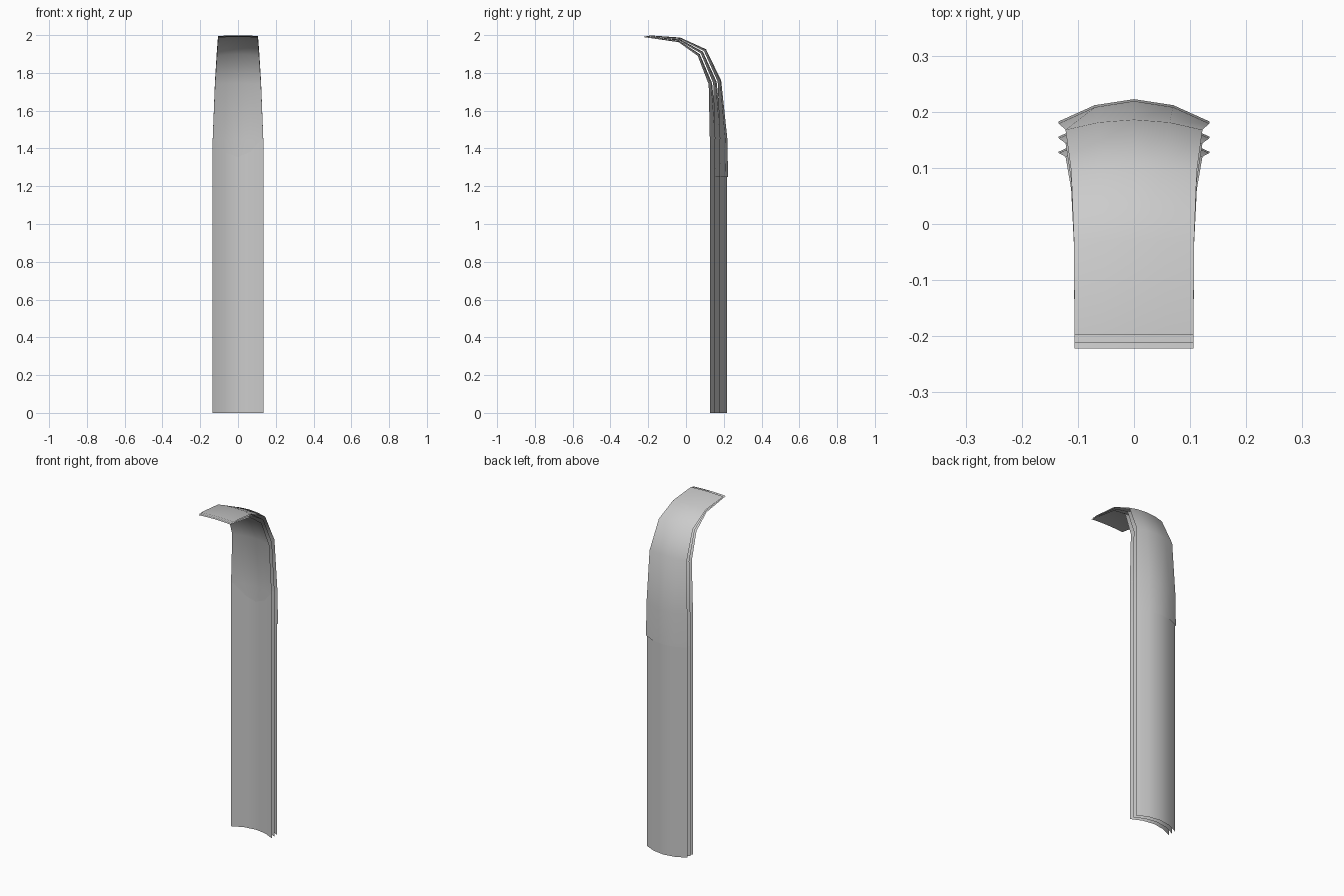
import bpy, bmesh, math

if "Cube" in bpy.data.objects:
    bpy.data.objects.remove(bpy.data.objects["Cube"])

ARC = (-1, -0.52, 0, 0.52, 1)


def sheet(name, rings):
    """Loft a curved sheet; each ring = (y, z, outward tilt in degrees, half width, sagitta)."""
    bm = bmesh.new()
    rows = []
    for y, z, tilt, w, sag in rings:
        a = math.radians(tilt)
        rows.append([bm.verts.new((t * w, y - math.cos(a) * sag * t * t,
                                   z - math.sin(a) * sag * t * t)) for t in ARC])
    for r0, r1 in zip(rows, rows[1:]):
        for i in range(len(ARC) - 1):
            bm.faces.new((r0[i + 1], r0[i], r1[i], r1[i + 1]))
    me = bpy.data.meshes.new(name)
    bm.to_mesh(me)
    bm.free()
    for p in me.polygons:
        p.use_smooth = True
    ob = bpy.data.objects.new(name, me)
    bpy.context.collection.objects.link(ob)
    return ob


# straight lower sheets, nested one behind the other
for name, y in (("lower_outer", 0.218), ("lower_middle", 0.192), ("lower_inner", 0.167)):
    sheet(name, [(y, 0, 0, 0.134, 0.041), (y, 1.45, 0, 0.134, 0.041)])

# bent upper sheets: y, z, tilt, half width, sagitta, total depth of the stack
HOOK = [
    (0.2225, 1.25, 0, 0.135, 0.04, 0.054),
    (0.219, 1.45, 3, 0.134, 0.04, 0.053),
    (0.186, 1.76, 17, 0.122, 0.019, 0.05),
    (0.106, 1.925, 38, 0.112, 0.014, 0.042),
    (-0.03, 1.987, 70, 0.107, 0.008, 0.018),
    (-0.197, 1.999, 86, 0.106, 0.004, 0.006),
]
for name, k, start, tip in (("upper_outer", 0, 1.25, -0.197),
                            ("upper_middle", 0.5, 1.25, -0.212),
                            ("upper_inner", 1, 1.2, -0.222)):
    rings = []
    for i, (y, z, tilt, w, sag, depth) in enumerate(HOOK):
        a = math.radians(tilt)
        y2 = y - math.cos(a) * depth * k
        z2 = z - math.sin(a) * depth * k
        if i == 0:
            z2 = start
        if i == len(HOOK) - 1:
            y2 = tip
        rings.append((y2, z2, tilt, w, sag))
    sheet(name, rings)
